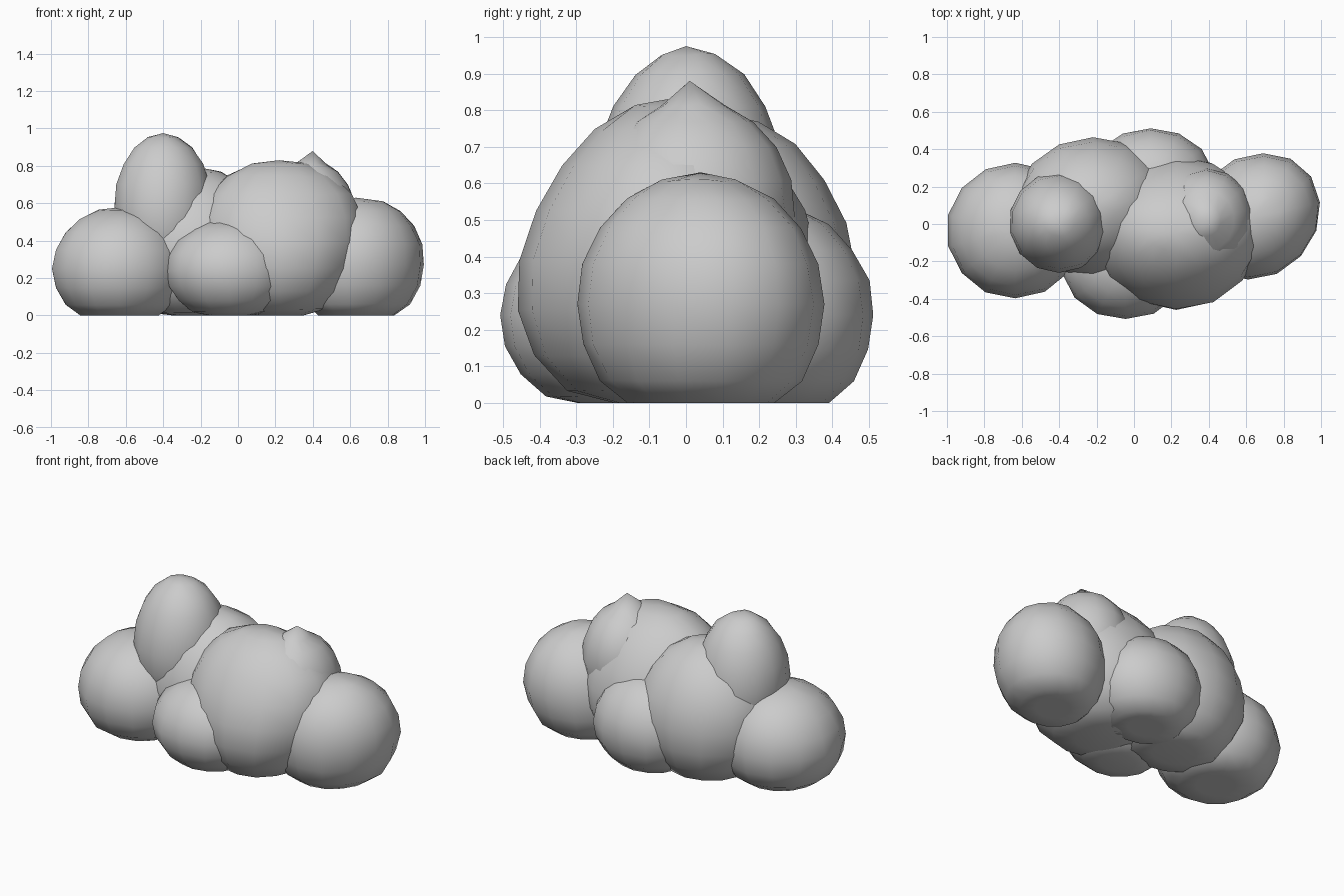
import bpy, bmesh, random
from mathutils import Vector

if "Cube" in bpy.data.objects:
    bpy.data.objects.remove(bpy.data.objects["Cube"])

random.seed(4)
grey = bpy.data.materials.new("cloud_grey")
grey.diffuse_color = (0.6, 0.6, 0.6, 1)
grey.use_nodes = True
grey.node_tree.nodes["Principled BSDF"].inputs["Base Color"].default_value = grey.diffuse_color


def puff(name, centre, radii, peak, taper=(0, 0), lean=0, shear=0):
    """Low-poly ball, pressed flat on the ground, with a pinched top.
    taper widens x and y with height, lean tips it in x, shear skews x along y."""
    bm = bmesh.new()
    bmesh.ops.create_uvsphere(bm, u_segments=14, v_segments=10, radius=1)
    for v in bm.verts:
        k = v.co.copy()
        top = k.z > 0.999
        lump = 1.015 + random.uniform(-0.01, 0.01)
        p = Vector([c + r * n * lump for c, r, n in zip(centre, radii, k)])
        p.x += radii[0] * k.x * taper[0] * k.z + lean * k.z + shear * k.y
        p.y += radii[1] * k.y * taper[1] * k.z
        if top:
            p = Vector(peak)
        p.z = max(p.z, 0.0)
        v.co = p
    bmesh.ops.recalc_face_normals(bm, faces=bm.faces)
    mesh = bpy.data.meshes.new(name)
    bm.to_mesh(mesh)
    bm.free()
    mesh.materials.append(grey)
    for f in mesh.polygons:
        f.use_smooth = True
    obj = bpy.data.objects.new(name, mesh)
    bpy.context.collection.objects.link(obj)
    return obj


# Outer puffs resting on the ground
puff("left_puff", (-0.635, -0.035, 0.25), (0.36, 0.36, 0.325), (-0.66, -0.05, 0.575))
puff("right_puff", (0.65, 0.04, 0.27), (0.34, 0.335, 0.35), (0.63, 0.04, 0.63),
     lean=0.02, shear=0.04)
puff("front_puff", (-0.045, -0.2, 0.24), (0.34, 0.305, 0.27), (-0.04, -0.2, 0.51))
puff("back_puff", (0.09, 0.21, 0.24), (0.34, 0.30, 0.30), (0.1, 0.2, 0.54))

# Large middle puffs
puff("main_puff", (0.225, -0.045, 0.39), (0.45, 0.405, 0.435), (0.22, -0.05, 0.83),
     taper=(0.1, -0.2))
puff("rear_middle_puff", (-0.22, 0.09, 0.36), (0.415, 0.37, 0.42), (-0.2, 0.1, 0.79),
     taper=(0, -0.08))

# Upper puffs
puff("tall_puff", (-0.40, 0.01, 0.58), (0.265, 0.265, 0.385), (-0.4, 0.0, 0.975),
     taper=(0, -0.08))
puff("upper_right_puff", (0.385, 0.02, 0.51), (0.255, 0.275, 0.315), (0.4, 0.01, 0.88))
